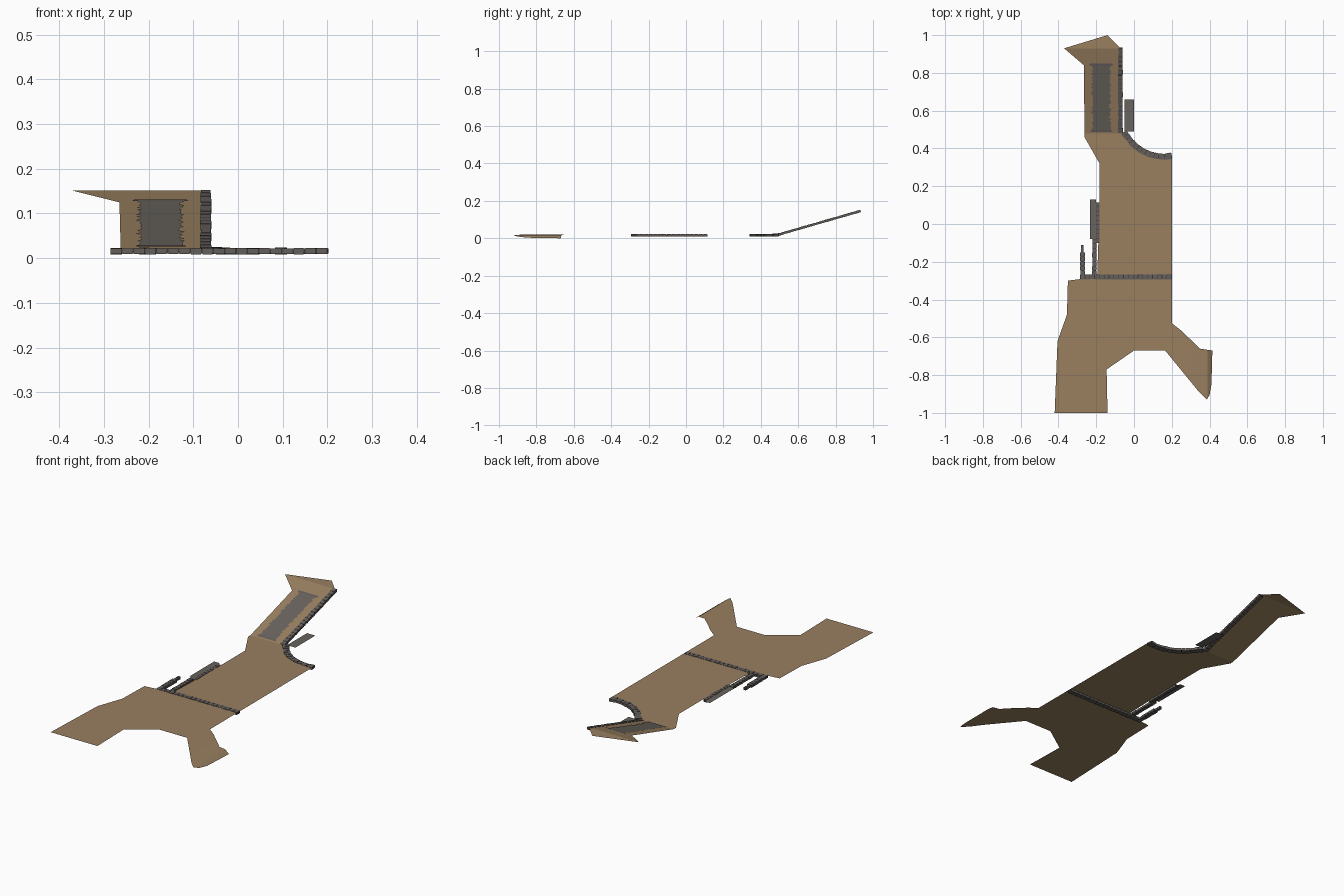
import bpy, bmesh, math, random
from mathutils import Vector, Matrix

if "Cube" in bpy.data.objects:
    bpy.data.objects.remove(bpy.data.objects["Cube"])

random.seed(4)
G = 0.021  # ground level


def material(name, rgb):
    m = bpy.data.materials.new(name)
    m.diffuse_color = (*rgb, 1)
    m.use_nodes = True
    m.node_tree.nodes["Principled BSDF"].inputs["Base Color"].default_value = m.diffuse_color
    return m


SAND = material("sand_brown", (0.32, 0.215, 0.117))
STONE = material("stone_grey", (0.125, 0.112, 0.103))
MORTAR = material("dark_mortar", (0.045, 0.042, 0.04))
PAVING = material("paving_grey", (0.14, 0.125, 0.112))


def finish(bm, name, mats):
    me = bpy.data.meshes.new(name)
    bm.to_mesh(me)
    bm.free()
    for m in mats:
        me.materials.append(m)
    ob = bpy.data.objects.new(name, me)
    bpy.context.collection.objects.link(ob)
    return ob


def height(x, y):
    """Ground height: ramp at the back, drooping arm at the right."""
    if y > 0.48:
        return G + (min(y, 0.93) - 0.48) / 0.45 * 0.13
    if x > 0.39:
        return 0.017 - (x - 0.39) / 0.025 * 0.017
    if x > 0.3:
        return G - (x - 0.3) / 0.09 * 0.004
    return G


# inner curved edge at the back right
ARC = [(-0.055, 0.485), (-0.03, 0.455), (0.0, 0.418), (0.04, 0.388),
       (0.085, 0.368), (0.13, 0.358), (0.165, 0.356), (0.2, 0.362)]

# ground sheet
outline = [(-0.42, -1), (-0.14, -1), (-0.145, -0.77), (-0.065, -0.575),
           (-0.01, -0.575), (0.0, -0.67), (0.165, -0.67), (0.345, -0.89),
           (0.385, -0.93), (0.4, -0.905), (0.41, -0.85), (0.415, -0.67),
           (0.35, -0.66), (0.335, -0.645), (0.245, -0.56), (0.2, -0.525)]
outline += ARC[::-1]
outline += [(-0.072, 0.485), (-0.072, 0.93), (-0.14, 1), (-0.37, 0.93),
            (-0.265, 0.84), (-0.262, 0.46), (-0.182, 0.32), (-0.182, 0.1),
            (-0.195, -0.28), (-0.35, -0.3), (-0.355, -0.48), (-0.405, -0.62)]
bm = bmesh.new()
bm.faces.new([bm.verts.new((x, y, 0)) for x, y in outline])
bmesh.ops.triangulate(bm, faces=bm.faces[:])
for co, no in [((0, 0.48, 0), (0, 1, 0)), ((0, 0.93, 0), (0, 1, 0)),
               ((0.3, 0, 0), (1, 0, 0)), ((0.39, 0, 0), (1, 0, 0))]:
    bmesh.ops.bisect_plane(bm, geom=bm.verts[:] + bm.edges[:] + bm.faces[:],
                           plane_co=co, plane_no=no)
for v in bm.verts:
    v.co.z = height(v.co.x, v.co.y)
bm.normal_update()
for f in bm.faces:
    if f.normal.z < 0:
        f.normal_flip()
finish(bm, "ground", [SAND])


def curb(name, pts, width, step=0.025, thick=0.013):
    """Row of uneven stones with dark joints along a ground path."""
    bm = bmesh.new()

    def block(a, b, w, t, mat):
        d = b - a
        x = d.normalized()
        y = Vector((0, 0, 1)).cross(x).normalized()
        z = x.cross(y)
        rot = Matrix((x, y, z)).transposed().to_4x4()
        mid = (a + b) / 2 - z * 0.005
        made = bmesh.ops.create_cube(
            bm, size=1, matrix=Matrix.Translation(mid) @ rot
            @ Matrix.Diagonal((d.length, w, t, 1)))
        for f in {f for v in made["verts"] for f in v.link_faces}:
            f.material_index = mat

    for p, q in zip(pts, pts[1:]):
        a = Vector((*p, height(*p)))
        b = Vector((*q, height(*q)))
        block(a, b, width * 0.82, thick - 0.002, 1)
        n = max(1, round((b - a).length / step))
        for i in range(n):
            block(a.lerp(b, (i + 0.06) / n), a.lerp(b, (i + 0.92) / n),
                  width * random.uniform(0.88, 1.02),
                  thick + random.uniform(-0.001, 0.002), 0)
    return finish(bm, name, [STONE, MORTAR])


# stone edges
curb("cross_curb", [(-0.285, -0.28), (0.2, -0.28)], 0.028)
curb("ramp_curb", [(-0.072, 0.482), (-0.072, 0.932)], 0.025)
curb("arc_curb", ARC, 0.034)
curb("left_curb_front", [(-0.21, -0.27), (-0.21, -0.08)], 0.024)
curb("left_curb_back", [(-0.192, -0.1), (-0.192, 0.115)], 0.02)
curb("outer_left_curb", [(-0.272, -0.27), (-0.272, -0.15)], 0.026)
curb("outer_left_curb_tip", [(-0.273, -0.15), (-0.273, -0.11)], 0.014)


def slab(name, x0, x1, y0, y1):
    bm = bmesh.new()
    bm.faces.new([bm.verts.new((x, y, G)) for x, y in
                  [(x0, y0), (x1, y0), (x1, y1), (x0, y1)]])
    return finish(bm, name, [PAVING])


# flat paving pieces
slab("back_slab", -0.05, 0.0, 0.49, 0.66)
slab("left_slab", -0.234, -0.2, -0.08, 0.13)


# ragged paving on the ramp
def ramp_sheet(name, x0, x1, y0, y1, rows, lift, jitter, mat):
    bm = bmesh.new()
    prev = None
    for i in range(rows + 1):
        y = y0 + (y1 - y0) * i / rows
        row = [bm.verts.new((x + random.uniform(-jitter, jitter), y,
                             height(0, y) + lift)) for x in (x0, x1)]
        if prev:
            bm.faces.new([prev[0], prev[1], row[1], row[0]])
        prev = row
    return finish(bm, name, [mat])


ramp_sheet("ramp_paving", -0.222, -0.125, 0.492, 0.845, 40, 0.002, 0.007, PAVING)
ramp_sheet("ramp_paving_top_edge", -0.232, -0.112, 0.84, 0.851, 2, 0.003, 0.004, STONE)
ramp_sheet("ramp_paving_bottom_edge", -0.228, -0.115, 0.486, 0.497, 2, 0.003, 0.004, STONE)
